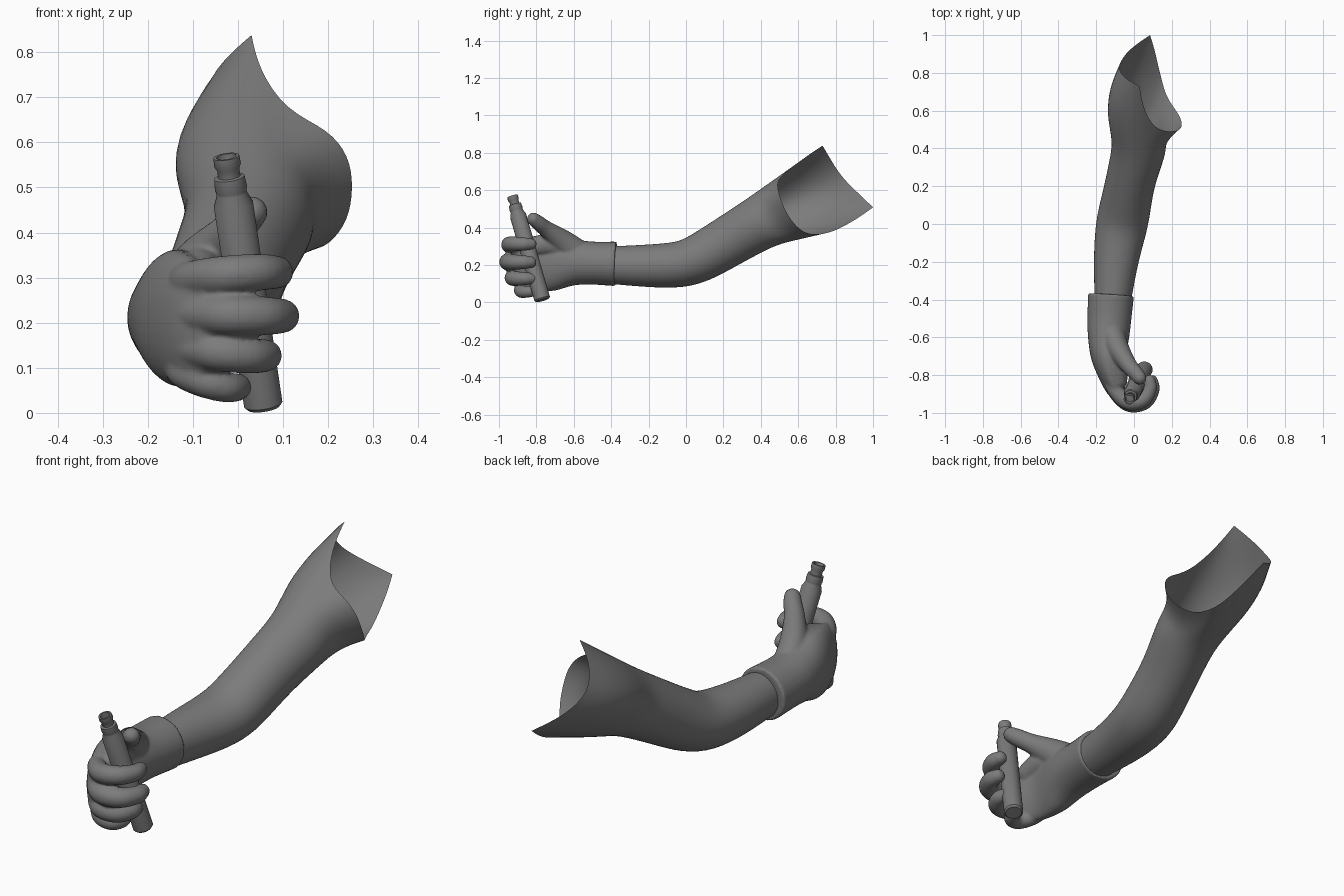
import bpy, bmesh, math
from mathutils import Vector

cube = bpy.data.objects.get("Cube")
if cube:
    bpy.data.objects.remove(cube, do_unlink=True)

grey = bpy.data.materials.new("plain grey")
grey.use_nodes = True
grey.diffuse_color = (0.2, 0.2, 0.2, 1)
grey.node_tree.nodes["Principled BSDF"].inputs["Base Color"].default_value = (0.2, 0.2, 0.2, 1)


def smooth_path(pts, steps=6):
    """Catmull-Rom interpolation of points of any size."""
    pts = [Vector(p) for p in pts]
    ext = [pts[0] * 2 - pts[1]] + pts + [pts[-1] * 2 - pts[-2]]
    out = []
    for a, b, c, d in zip(ext, ext[1:], ext[2:], ext[3:]):
        for i in range(steps):
            t = i / steps
            out.append((b * 2 + (c - a) * t + (a * 2 - b * 5 + c * 4 - d) * t**2
                        + (b * 3 - a - c * 3 + d) * t**3) * 0.5)
    return out + [pts[-1]]


def ring(center, tangent, ru, rv, n):
    u = tangent.cross(Vector((0, 0, 1))).normalized()
    v = u.cross(tangent).normalized()
    angles = [math.tau * i / n for i in range(n)]
    return [center + u * ru * math.cos(a) + v * rv * math.sin(a) for a in angles]


def tube_rings(path, n):
    """Elliptic rings square to a path of (x, y, z, side radius, up radius)."""
    out = []
    for i, p in enumerate(path):
        t = (path[min(i + 1, len(path) - 1)].xyz - path[max(i - 1, 0)].xyz).normalized()
        out.append((p.xyz, t, p[3], p[4]))
    return out, [ring(*r, n) for r in out]


def loft(bm, rings, capped):
    rows = [[bm.verts.new(p) for p in r] for r in rings]
    n = len(rows[0])
    for a, b in zip(rows, rows[1:]):
        for i in range(n):
            bm.faces.new((a[i], a[(i + 1) % n], b[(i + 1) % n], b[i]))
    if capped:
        bm.faces.new(rows[0][::-1])
        bm.faces.new(rows[-1])
    return rows


def limb(bm, pts, n=24):
    """Closed tube with a domed far end."""
    info, rings = tube_rings(smooth_path(pts), n)
    c, t, ru, rv = info[-1]
    for k in (0.4, 0.8, 1.15, 1.4):
        s = math.cos(k)
        rings.append(ring(c + t * min(ru, rv) * math.sin(k), t, ru * s, rv * s, n))
    loft(bm, rings, True)


def finish(name, bm):
    bmesh.ops.recalc_face_normals(bm, faces=bm.faces)
    mesh = bpy.data.meshes.new(name)
    bm.to_mesh(mesh)
    bm.free()
    mesh.materials.append(grey)
    ob = bpy.data.objects.new(name, mesh)
    bpy.context.collection.objects.link(ob)
    for o in bpy.context.selected_objects:
        o.select_set(False)
    ob.select_set(True)
    bpy.context.view_layer.objects.active = ob
    return ob


# Arm: elliptic rings that flare into a slanted open shoulder
arm_path = [Vector(p) for p in (
    (-.115, -.44, .2, .095, .1), (-.098, -.2, .194, .12, .117),
    (-.07, -.03, .198, .14, .127), (-.05, .07, .233, .14, .134),
    (-.025, .2, .31, .133, .138), (0, .3, .37, .138, .143), (.03, .41, .435, .147, .15))]
shoulder_edge = [Vector(p) for p in (
    (.256, .525, .5), (.247, .5, .57), (.2, .485, .63), (.105, .5, .67),
    (.045, .62, .765), (.03, .73, .838), (-.05, .77, .77), (-.095, .83, .67),
    (-.03, .925, .58), (.085, 1, .508), (.11, .92, .45), (.125, .85, .41),
    (.145, .77, .37), (.165, .69, .362), (.2, .63, .37), (.245, .57, .425))]
_, rings = tube_rings(arm_path, 16)
last = rings[-1]
for f in (0.35, 0.7):
    # swell the outer side, draw in the inner side below the flare
    swell = math.sin(math.pi * f)
    sides = [math.cos(math.tau * i / 16) for i in range(16)]
    rings.append([p.lerp(q, f) - Vector((swell * max(.035 * c, -.062 * c), 0, 0))
                  for c, p, q in zip(sides, last, shoulder_edge)])
rings.append(shoulder_edge)
bm = bmesh.new()
crease = bm.verts.layers.float.new("crease_vert")
rim = loft(bm, rings, False)[-1]
for tip in (rim[5], rim[9]):
    tip[crease] = 1
arm = finish("arm", bm)
sub = arm.modifiers.new("smooth surface", "SUBSURF")
sub.levels = sub.render_levels = 2
bpy.ops.object.shade_smooth()

# Gloved hand: palm with cuff, thumb, thumb web and four curled fingers fused together
bm = bmesh.new()
limb(bm, [(-.122, -.375, .206, .122, .119), (-.13, -.5, .21, .116, .115),
          (-.135, -.6, .214, .109, .124), (-.137, -.7, .213, .092, .149),
          (-.125, -.79, .207, .068, .15), (-.098, -.87, .2, .052, .137),
          (-.07, -.915, .195, .036, .115)], 32)
limb(bm, [(-.12, -.57, .25, .07, .08), (-.085, -.66, .325, .06, .065),
          (-.03, -.745, .39, .045, .045), (.01, -.79, .425, .04, .04),
          (.03, -.815, .445, .036, .036)])
limb(bm, [(-.12, -.62, .28, .06, .07), (-.085, -.73, .31, .05, .06),
          (-.075, -.83, .295, .04, .05)])
curl = [(-.13, -.8, 0, .8), (-.1, -.88, .3, .95), (-.03, -.945, .7, 1),
        (.05, -.935, 1, .95), (.09, -.875, 1, .85), (.088, -.83, 1, .72)]
# reach, knuckle height, tip height, radius of each finger
for reach, z0, z1, r in ((.98, .29, .312, .043), (1.03, .22, .215, .045),
                         (.88, .15, .127, .042), (.62, .1, .057, .036)):
    limb(bm, [(-.15 + (x + .15) * reach, -.78 + (y + .78) * reach,
               z0 + (z1 - z0) * k, r * s, r * s) for x, y, k, s in curl])
hand = finish("gloved_hand", bm)
fuse = hand.modifiers.new("fuse", "REMESH")
fuse.mode = "VOXEL"
fuse.voxel_size = 0.007
fuse.use_smooth_shade = True
relax = hand.modifiers.new("relax", "SMOOTH")
relax.iterations = 5

# Held tube: turned body with neck, collar and hollow nozzle
profile = [(.036, 0), (.043, .008), (.044, .474), (.034, .498), (.034, .505),
           (.036, .512), (.034, .537), (.025, .539), (.025, .556), (.03, .566),
           (.029, .585), (.022, .585), (.02, .56)]
base, top = Vector((.057, -.767, .012)), Vector((-.027, -.93, .575))
turn = (top - base).to_track_quat("Z", "Y")
bm = bmesh.new()
loft(bm, [[base + turn @ Vector((r * math.cos(math.tau * i / 32), r * math.sin(math.tau * i / 32), h))
           for i in range(32)] for r, h in profile], True)
finish("held_tube", bm)
bpy.ops.object.shade_smooth_by_angle(angle=math.radians(35))
